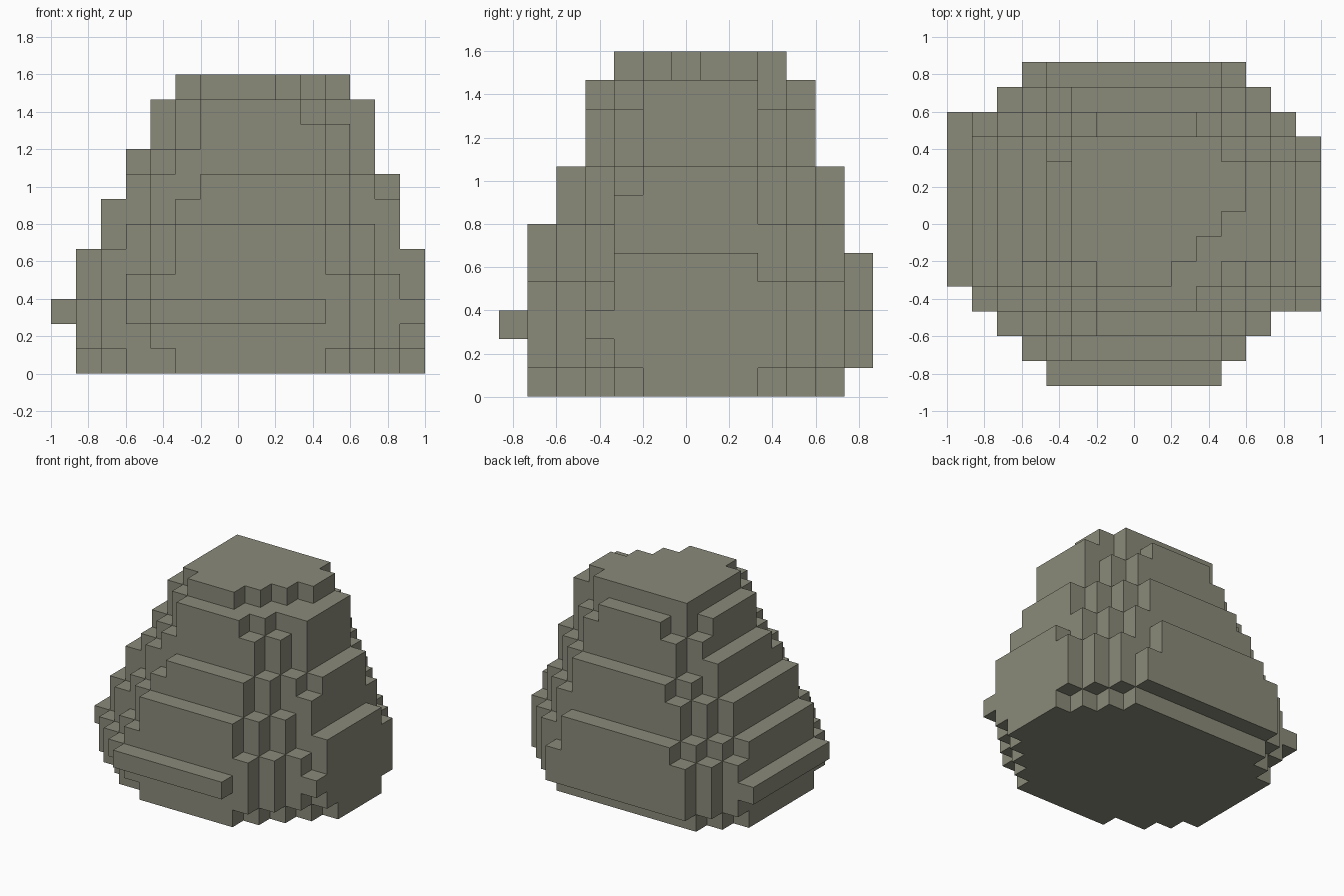
import bpy
import bmesh
from mathutils import Vector

cube = bpy.data.objects.get("Cube")
if cube:
    bpy.data.objects.remove(cube, do_unlink=True)

CELL = 2 / 15            # edge length of one block
OFFSET = Vector((-7.5, -6.5, 0))

# One stepped slab per level, bottom to top, in blocks:
# x range, y range, then how far each corner steps in, row by row from the
# outermost row: front -x, front +x, back -x, back +x
LEVELS = [
    (1, 15, 1, 12, "421", "4321", "21", "321"),
    (1, 15, 1, 13, "31", "321", "21", "321"),
    (0, 15, 0, 13, "4321", "432", "32", "321"),
    (1, 15, 1, 13, "321", "321", "21", "421"),
    (1, 15, 1, 13, "431", "432", "321", "4321"),
    (2, 14, 1, 12, "321", "321", "21", "21"),
    (2, 14, 2, 12, "32", "32", "21", "321"),
    (3, 14, 2, 12, "31", "321", "21", "321"),
    (3, 13, 3, 11, "21", "21", "2", "21"),
    (4, 13, 3, 11, "21", "21", "1", "21"),
    (4, 13, 3, 11, "21", "32", "21", "32"),
    (5, 12, 4, 10, "1", "321", "", "1"),
]


def inset(steps, row):
    return int(steps[row]) if row < len(steps) else 0


# Collect the filled blocks
blocks = set()
for z, (x0, x1, y0, y1, fl, fr, bl, br) in enumerate(LEVELS):
    for y in range(y0, y1):
        front, back = y - y0, y1 - 1 - y
        start = x0 + max(inset(fl, front), inset(bl, back))
        end = x1 - max(inset(fr, front), inset(br, back))
        blocks.update((x, y, z) for x in range(start, end))

# Build only the exposed block sides
bm = bmesh.new()
verts = {}


def corner(p):
    key = tuple(round(c) for c in p)
    if key not in verts:
        verts[key] = bm.verts.new((Vector(key) + OFFSET) * CELL)
    return verts[key]


for block in blocks:
    for axis in range(3):
        for side in (0, 1):
            step = [0, 0, 0]
            step[axis] = 2 * side - 1
            if tuple(b + s for b, s in zip(block, step)) in blocks:
                continue
            u, v = Vector((0, 0, 0)), Vector((0, 0, 0))
            u[(axis + 1) % 3] = 1
            v[(axis + 2) % 3] = 1
            base = Vector(block)
            base[axis] += side
            quad = [base, base + u, base + u + v, base + v]
            if side == 0:
                quad.reverse()
            bm.faces.new([corner(p) for p in quad])

# Merge the flat areas into large clean faces
bmesh.ops.dissolve_limit(bm, angle_limit=0.01, verts=bm.verts[:], edges=bm.edges[:])
mesh = bpy.data.meshes.new("stepped_boulder")
bm.to_mesh(mesh)
bm.free()

# Stone colour
stone = bpy.data.materials.new("grey_stone")
stone.use_nodes = True
color = (0.254, 0.254, 0.195, 1)
stone.diffuse_color = color
bsdf = next(n for n in stone.node_tree.nodes if n.type == "BSDF_PRINCIPLED")
bsdf.inputs["Base Color"].default_value = color
mesh.materials.append(stone)

boulder = bpy.data.objects.new("stepped_boulder", mesh)
bpy.context.collection.objects.link(boulder)
